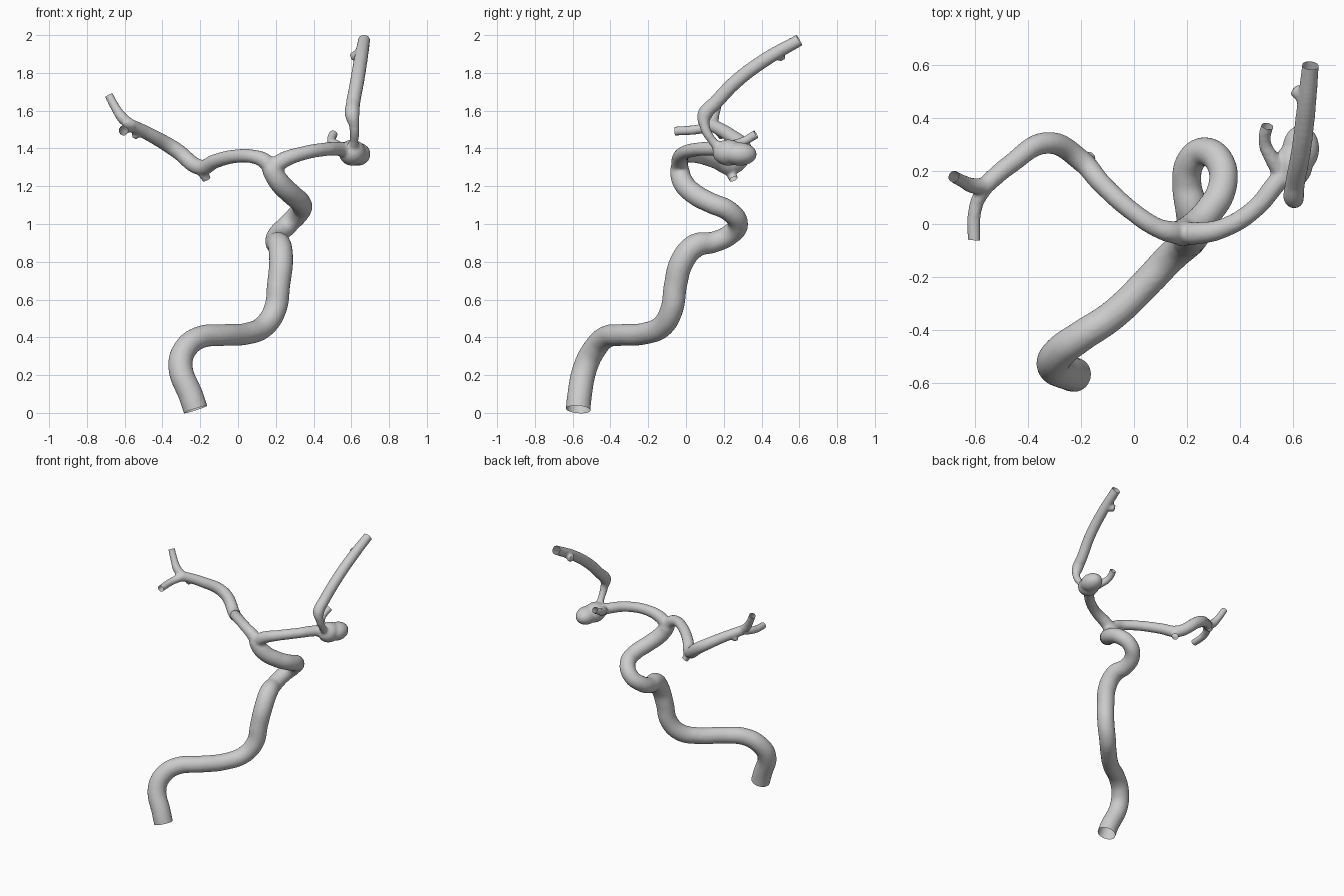
import bpy, bmesh
from mathutils import Vector, Matrix

if "Cube" in bpy.data.objects:
    bpy.data.objects.remove(bpy.data.objects["Cube"])

# Centre lines: (x, y, z, radius)
trunk = [(-.225, -.57, .018, .066), (-.245, -.565, .08, .066), (-.305, -.53, .25, .065),
         (-.275, -.48, .345, .063), (-.2, -.425, .4, .06), (-.08, -.345, .412, .058),
         (.05, -.22, .42, .058), (.14, -.125, .46, .06), (.197, -.075, .55, .061),
         (.215, -.055, .68, .062), (.228, -.022, .8, .064), (.22, .05, .885, .064),
         (.2, .15, .905, .056), (.213, .235, .945, .055), (.267, .275, 1.0, .054),
         (.33, .225, 1.07, .055), (.333, .135, 1.11, .055), (.285, .05, 1.155, .056),
         (.22, -.015, 1.22, .056), (.18, -.033, 1.285, .052), (.17, -.03, 1.325, .042)]
left_branch = [(.18, -.033, 1.29, .045), (.14, -.03, 1.335, .042), (.09, -.015, 1.355, .037),
               (0, .043, 1.36, .036), (-.12, .15, 1.333, .038), (-.2, .24, 1.3, .042),
               (-.33, .307, 1.393, .042), (-.47, .225, 1.475, .037), (-.575, .135, 1.525, .034)]
left_upper_twig = [(-.56, .145, 1.52, .03), (-.61, .145, 1.56, .03), (-.645, .16, 1.61, .025),
                   (-.682, .18, 1.68, .023)]
left_front_twig = [(-.56, .145, 1.52, .03), (-.598, .07, 1.502, .026), (-.604, -.06, 1.492, .024)]
left_stub = [(-.2, .225, 1.3, .03), (-.167, .252, 1.238, .022)]
right_branch = [(.18, -.033, 1.29, .045), (.235, -.035, 1.335, .043), (.34, -.015, 1.373, .037),
                (.46, .06, 1.395, .036), (.54, .155, 1.397, .038), (.6, .22, 1.385, .045)]
right_twig = [(.555, .2, 1.395, .035), (.518, .255, 1.418, .028), (.495, .31, 1.44, .024),
              (.507, .37, 1.476, .024)]
right_upper = [(.605, .19, 1.39, .035), (.615, .14, 1.44, .023), (.615, .098, 1.52, .027),
               (.605, .1, 1.58, .04), (.61, .155, 1.64, .038), (.63, .26, 1.75, .038),
               (.65, .42, 1.87, .037), (.668, .6, 1.973, .032)]
right_bump = [(.655, .47, 1.9, .028), (.605, .51, 1.885, .026)]
left_bump = [(-.53, .18, 1.49, .024), (-.55, .19, 1.455, .018)]

curve = bpy.data.curves.new("centre_lines", 'CURVE')
curve.dimensions = '3D'
curve.bevel_depth = 1
curve.bevel_resolution = 6
curve.use_fill_caps = True
curve.resolution_u = 8
cuts = []


def tube(points, open_at=None):
    """Add a smooth tapered tube; open_at (0 or -1) marks a free, open end."""
    pts = list(points)
    if open_at is not None:
        p, q = pts[open_at], pts[1 if open_at == 0 else -2]
        c = Vector(p[:3])
        d = (c - Vector(q[:3])).normalized()
        cuts.append((c, d, p[3]))
        pts[open_at] = (*(c + d * .035), p[3])
    s = curve.splines.new('BEZIER')
    s.bezier_points.add(len(pts) - 1)
    for b, (x, y, z, r) in zip(s.bezier_points, pts):
        b.co = (x, y, z)
        b.radius = r
        b.handle_left_type = b.handle_right_type = 'AUTO'


tube(trunk, 0)
for path in (left_upper_twig, left_front_twig, left_stub, right_twig, right_upper):
    tube(path, -1)
for path in (left_branch, right_branch, right_bump, left_bump):
    tube(path)

# Tubes to mesh
rig = bpy.data.objects.new("centre_lines", curve)
bpy.context.collection.objects.link(rig)
deps = bpy.context.evaluated_depsgraph_get()
mesh = bpy.data.meshes.new_from_object(rig.evaluated_get(deps))
bpy.data.objects.remove(rig)

# Bulging sac on the right fork
bm = bmesh.new()
bm.from_mesh(mesh)
for c, s in (((.605, .225, 1.378), (.072, .085, .07)), ((.632, .285, 1.37), (.07, .09, .062))):
    bmesh.ops.create_icosphere(bm, subdivisions=3, radius=1,
                               matrix=Matrix.Translation(c) @ Matrix.Diagonal((*s, 1)))
bmesh.ops.remove_doubles(bm, verts=bm.verts, dist=1e-5)
bm.to_mesh(mesh)
bm.free()

# Fuse everything into one skin
tree = bpy.data.objects.new("branching_vessel", mesh)
bpy.context.collection.objects.link(tree)
fuse = tree.modifiers.new("fuse", 'REMESH')
fuse.mode = 'VOXEL'
fuse.voxel_size = .009
relax = tree.modifiers.new("relax", 'SMOOTH')
relax.factor = .5
relax.iterations = 5
deps = bpy.context.evaluated_depsgraph_get()
skin = bpy.data.meshes.new_from_object(tree.evaluated_get(deps))
tree.modifiers.clear()
tree.data = skin

# Slice the free ends open
bm = bmesh.new()
bm.from_mesh(skin)
for c, d, r in cuts:
    faces = [f for f in bm.faces if (f.calc_center_median() - c).length < r + .045]
    geom = set(faces)
    for f in faces:
        geom.update(f.edges)
        geom.update(f.verts)
    bmesh.ops.bisect_plane(bm, geom=list(geom), plane_co=c, plane_no=d, clear_outer=True)
bm.to_mesh(skin)
bm.free()

bpy.context.view_layer.objects.active = tree
tree.select_set(True)
bpy.ops.object.shade_smooth_by_angle()
